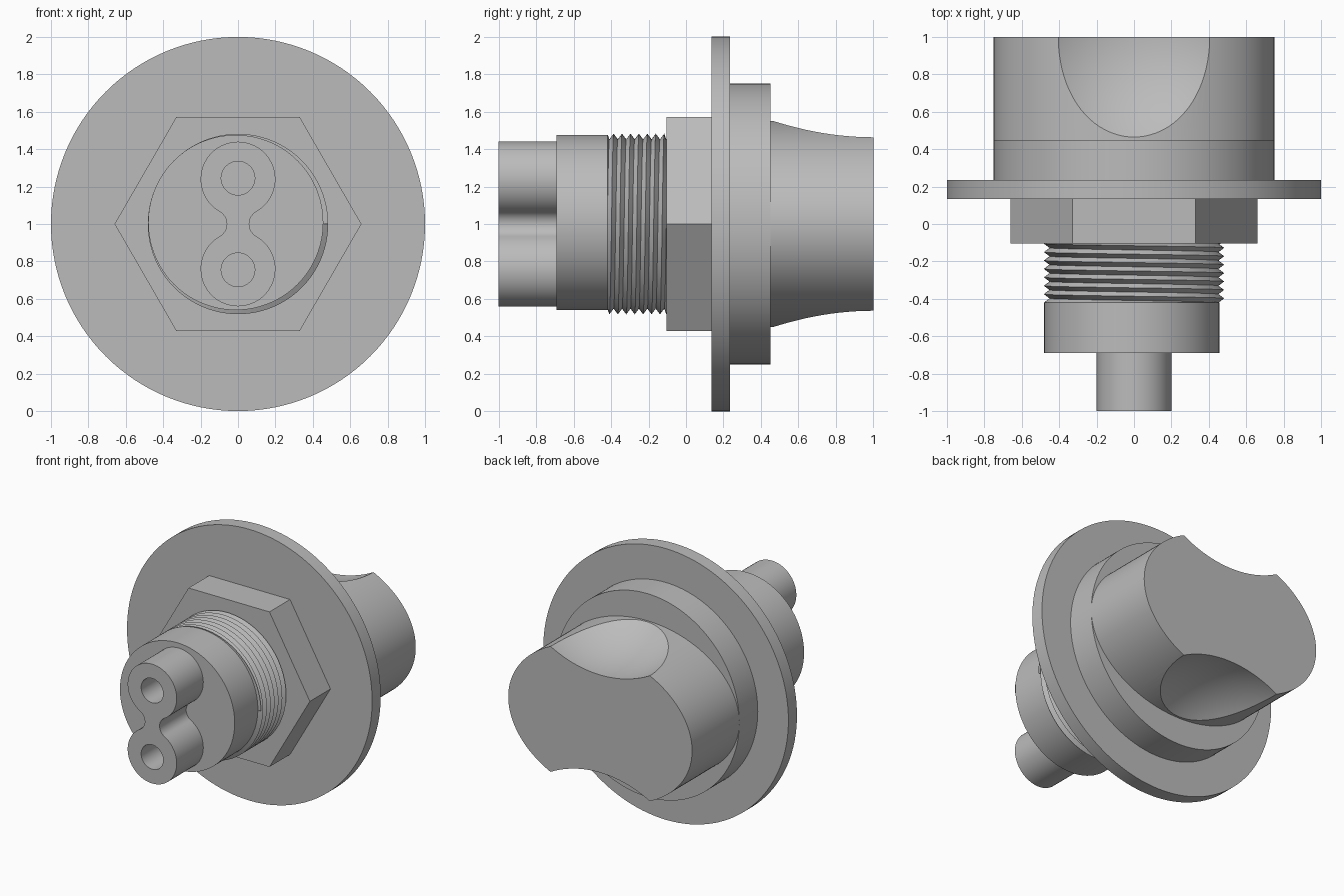
import bpy, bmesh, math
from math import sin, cos, pi

if "Cube" in bpy.data.objects:
    bpy.data.objects.remove(bpy.data.objects["Cube"])

CZ = 1.0      # height of the main axis, which runs along y
SEG = 128

grey = bpy.data.materials.new("plain grey")
grey.diffuse_color = (0.5, 0.5, 0.5, 1)
grey.use_nodes = True
grey.node_tree.nodes["Principled BSDF"].inputs["Base Color"].default_value = grey.diffuse_color


def finish(name, bm):
    bmesh.ops.recalc_face_normals(bm, faces=bm.faces)
    me = bpy.data.meshes.new(name)
    bm.to_mesh(me)
    bm.free()
    me.materials.append(grey)
    ob = bpy.data.objects.new(name, me)
    bpy.context.collection.objects.link(ob)
    return ob


def smooth(ob, angle=30):
    bpy.ops.object.select_all(action='DESELECT')
    ob.select_set(True)
    bpy.context.view_layer.objects.active = ob
    bpy.ops.object.shade_smooth_by_angle(angle=math.radians(angle))


def ellipse(a, b, n=SEG, x=0.0, z=CZ):
    return [(x + a * cos(2 * pi * i / n), z + b * sin(2 * pi * i / n)) for i in range(n)]


def prism(name, outline, y0, y1):
    """Extrude an x-z outline along y."""
    bm = bmesh.new()
    face = bm.faces.new([bm.verts.new((x, y0, z)) for x, z in outline])
    out = bmesh.ops.extrude_face_region(bm, geom=[face])
    verts = [g for g in out["geom"] if isinstance(g, bmesh.types.BMVert)]
    bmesh.ops.translate(bm, verts=verts, vec=(0, y1 - y0, 0))
    return finish(name, bm)


def cut(ob, cutters):
    """Subtract the cutters and remove them."""
    for c in cutters:
        c.hide_render = True
        mod = ob.modifiers.new("cut", 'BOOLEAN')
        mod.operation, mod.solver, mod.object = 'DIFFERENCE', 'EXACT', c
        bpy.context.view_layer.objects.active = ob
        bpy.ops.object.modifier_apply(modifier=mod.name)
        bpy.data.objects.remove(c)


# Flange, collar, nut and plug body
smooth(prism("flange", ellipse(1, 1), 0.135, 0.235))
smooth(prism("collar", ellipse(0.75, 0.75), 0.235, 0.45))
prism("hex_nut", ellipse(0.66, 0.66, 6), -0.105, 0.135)
smooth(prism("plug_body", ellipse(0.468, 0.468, x=-0.012, z=1.008), -0.69, -0.42))

# Grip: elliptical bar with a spherical finger scoop above and below
grip = prism("grip", ellipse(0.75, 0.55), 0.45, 1.0)
scoops = []
for side in (1, -1):
    bm = bmesh.new()
    bmesh.ops.create_uvsphere(bm, u_segments=96, v_segments=64, radius=0.85)
    scoop = finish("scoop_cutter", bm)
    scoop.location = (0, 1.0, CZ + side * 1.21)
    scoop.rotation_euler = (0, 0, math.radians(1.3))
    scoops.append(scoop)
bpy.context.view_layer.update()
cut(grip, scoops)
smooth(grip)

# Helical screw thread: one long V-shaped ribbon, trimmed to the thread length
T0, T1, TURNS, N = -0.42, -0.105, 7, 96
pitch = (T1 - T0) / TURNS
bm = bmesh.new()


def helix(radius, shift):
    row = []
    for k in range(N * (TURNS + 2) + 1):
        a = 2 * pi * k / N
        y = min(max(T0 + pitch * (k / N - 1 + shift), T0), T1)
        row.append(bm.verts.new((radius * cos(a), y, CZ + radius * sin(a))))
    return row


valley, peak = helix(0.452, 0), helix(0.482, 0.5)
for k in range(len(valley) - 1):
    bm.faces.new((valley[k], valley[k + 1], peak[k + 1], peak[k]))
    if k + N + 1 < len(valley):
        bm.faces.new((peak[k], peak[k + 1], valley[k + N + 1], valley[k + N]))
bmesh.ops.dissolve_degenerate(bm, dist=1e-5, edges=bm.edges)
smooth(finish("screw_thread", bm))
smooth(prism("thread_core", ellipse(0.45, 0.45), T0, T1))

# Twin prong: two round lobes joined by a filleted waist
D, R, NECK = 0.24, 0.2, 0.06
fil = (NECK**2 + D**2 - R**2) / (2 * (R - NECK))
tilt = math.atan2(D, NECK + fil)
outline = []


def arc(cx, cz, r, a0, a1, n):
    outline.extend((cx + r * cos(a0 + (a1 - a0) * i / n), CZ + cz + r * sin(a0 + (a1 - a0) * i / n))
                   for i in range(n))


arc(0, D, R, -tilt, pi + tilt, 48)
arc(-NECK - fil, 0, fil, tilt, -tilt, 16)
arc(0, -D, R, pi - tilt, 2 * pi + tilt, 48)
arc(NECK + fil, 0, fil, pi + tilt, pi - tilt, 16)
prong = prism("twin_prong", outline, -1.0, -0.688)
cut(prong, [prism("hole_cutter", ellipse(0.09, 0.09, 48, z=CZ + s * 0.245), -1.1, -0.695)
            for s in (1, -1)])
smooth(prong)
